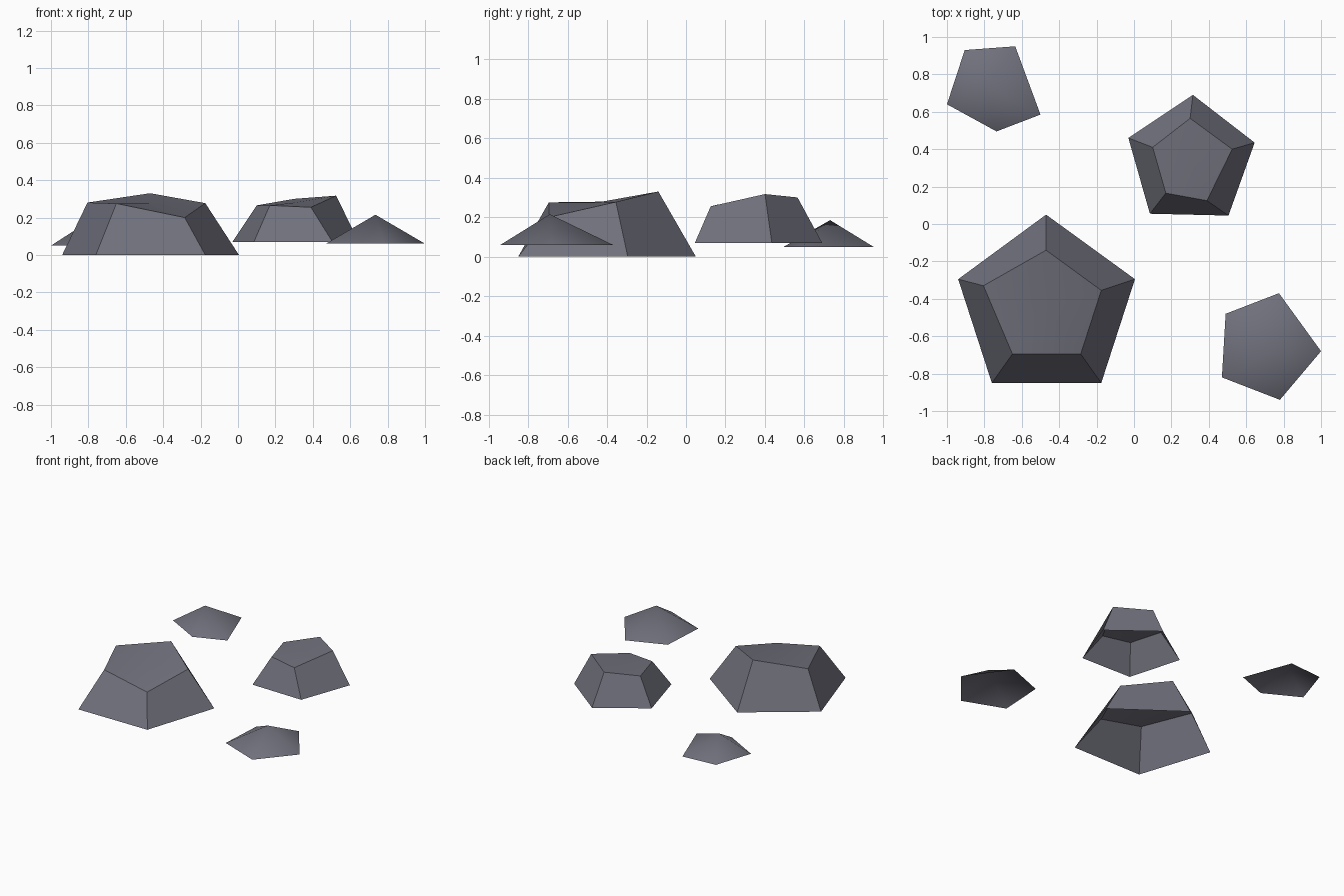
import bpy, bmesh

if "Cube" in bpy.data.objects:
    bpy.data.objects.remove(bpy.data.objects["Cube"])

stone = bpy.data.materials.new("slate_grey")
stone.diffuse_color = (0.165, 0.165, 0.205, 1)
stone.use_nodes = True
stone.node_tree.nodes["Principled BSDF"].inputs["Base Color"].default_value = stone.diffuse_color


def make_rock(name, base, base_z, peak, rim=None):
    """Open-bottomed five-sided rock: flat sides up to an optional rim, then a smooth fan to the peak."""
    bm = bmesh.new()
    ring = [bm.verts.new((x, y, base_z)) for x, y in base]
    n = len(ring)
    if rim:
        upper = [bm.verts.new(p) for p in rim]
        for i in range(n):
            j = (i + 1) % n
            bm.faces.new((ring[i], ring[j], upper[j], upper[i])).smooth = False
        ring = upper
    top = bm.verts.new(peak)
    for i in range(n):
        bm.faces.new((ring[i], ring[(i + 1) % n], top)).smooth = True
    # crisp edges on the sides and around the rim
    for e in bm.edges:
        if any(not f.smooth for f in e.link_faces):
            e.smooth = False
    bm.normal_update()
    mesh = bpy.data.meshes.new(name)
    bm.to_mesh(mesh)
    bm.free()
    mesh.materials.append(stone)
    obj = bpy.data.objects.new(name, mesh)
    bpy.context.collection.objects.link(obj)
    return obj


# All outlines run counter-clockwise seen from above
make_rock("large_rock",
          [(-0.47, 0.05), (-0.94, -0.295), (-0.76, -0.85), (-0.175, -0.85), (0.005, -0.295)], 0.0,
          (-0.47, -0.447, 0.275),
          [(-0.47, -0.14, 0.33), (-0.805, -0.33, 0.28), (-0.65, -0.695, 0.275),
           (-0.285, -0.695, 0.20), (-0.175, -0.355, 0.277)])

make_rock("medium_rock",
          [(0.315, 0.69), (-0.03, 0.46), (0.085, 0.055), (0.505, 0.045), (0.645, 0.435)], 0.07,
          (0.305, 0.337, 0.28),
          [(0.30, 0.565, 0.30), (0.10, 0.41, 0.265), (0.17, 0.165, 0.265),
           (0.39, 0.125, 0.255), (0.525, 0.40, 0.317)])

# Low pebbles
make_rock("back_pebble",
          [(-1.0, 0.64), (-0.735, 0.495), (-0.50, 0.585), (-0.635, 0.95), (-0.905, 0.93)], 0.05,
          (-0.79, 0.73, 0.185))

make_rock("front_pebble",
          [(0.47, -0.82), (0.78, -0.94), (1.0, -0.68), (0.775, -0.37), (0.49, -0.48)], 0.06,
          (0.735, -0.69, 0.215))
